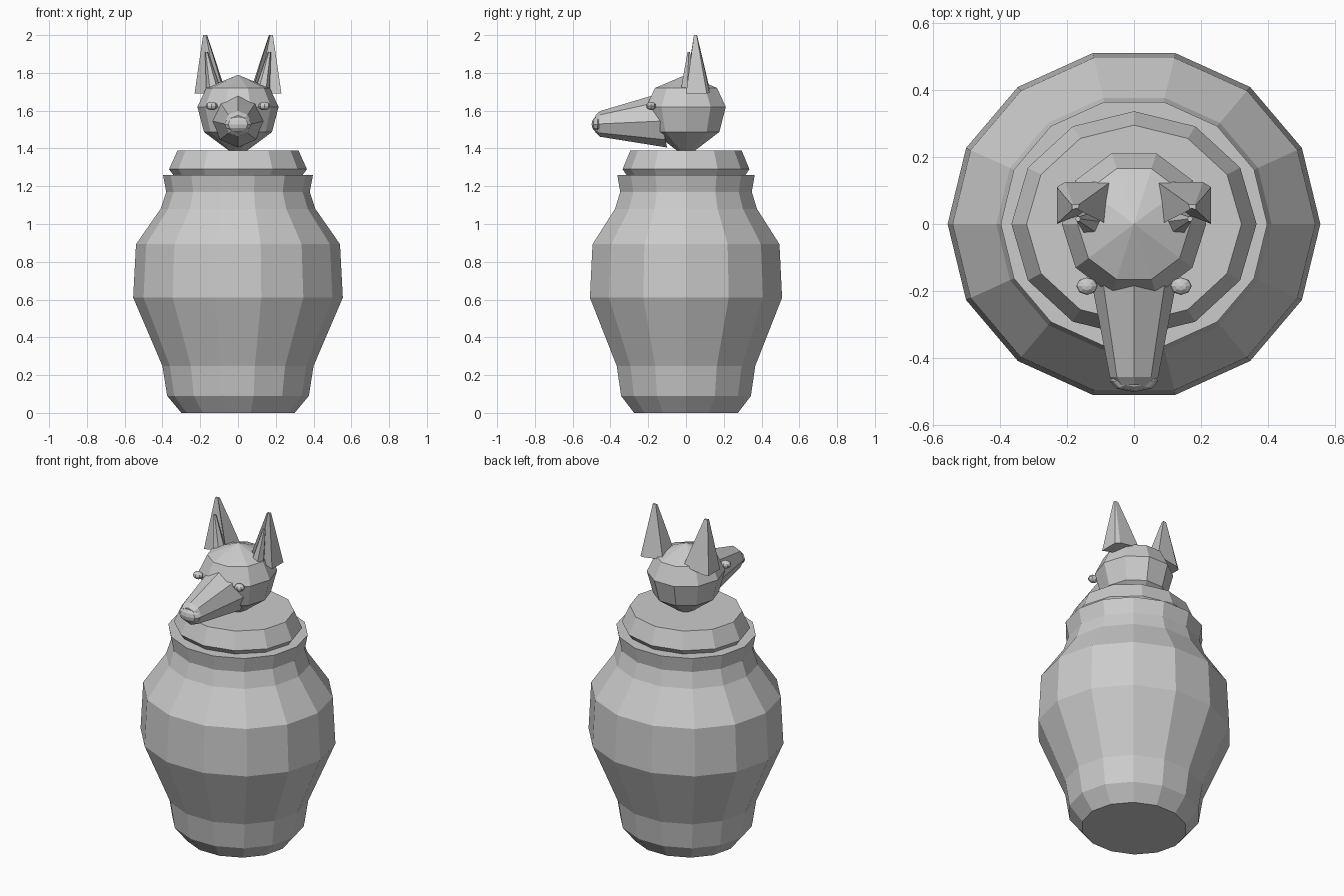
import bpy, bmesh
from math import sin, cos, tau
from mathutils import Vector

old = bpy.data.objects.get("Cube")
if old:
    bpy.data.objects.remove(old, do_unlink=True)

stone = bpy.data.materials.new("light_grey_stone")
stone.use_nodes = True
GREY = (0.6, 0.6, 0.6, 1)
stone.diffuse_color = GREY
stone.node_tree.nodes["Principled BSDF"].inputs["Base Color"].default_value = GREY


def loft(name, rings):
    """Skin a list of equally long vertex rings and cap both ends."""
    bm = bmesh.new()
    rows = [[bm.verts.new(p) for p in ring] for ring in rings]
    for low, high in zip(rows, rows[1:]):
        n = len(low)
        for i in range(n):
            j = (i + 1) % n
            bm.faces.new((low[i], low[j], high[j], high[i]))
    bm.faces.new(rows[0][::-1])
    bm.faces.new(rows[-1])
    bmesh.ops.remove_doubles(bm, verts=bm.verts, dist=0.0005)
    bmesh.ops.recalc_face_normals(bm, faces=bm.faces)
    mesh = bpy.data.meshes.new(name)
    bm.to_mesh(mesh)
    bm.free()
    mesh.materials.append(stone)
    obj = bpy.data.objects.new(name, mesh)
    bpy.context.collection.objects.link(obj)
    return obj


def turned(name, sides, depth, profile):
    """Faceted vessel from (radius, height) pairs, y scaled by depth."""
    return loft(name, [[(r * cos(tau * i / sides), depth * r * sin(tau * i / sides), z)
                        for i in range(sides)] for r, z in profile])


def ellipsoid(name, centre, size, u, v):
    bm = bmesh.new()
    bmesh.ops.create_uvsphere(bm, u_segments=u, v_segments=v, radius=1)
    bmesh.ops.scale(bm, vec=size, verts=bm.verts)
    bmesh.ops.translate(bm, vec=centre, verts=bm.verts)
    mesh = bpy.data.meshes.new(name)
    bm.to_mesh(mesh)
    bm.free()
    mesh.materials.append(stone)
    bpy.context.collection.objects.link(bpy.data.objects.new(name, mesh))


# Jar and lid
turned("jar_body", 14, 0.94, [(0.30, 0), (0.375, 0.09), (0.40, 0.248), (0.555, 0.61),
                              (0.54, 0.893), (0.41, 1.08), (0.38, 1.17), (0.397, 1.26)])
turned("jar_lid", 12, 0.92, [(0.335, 1.25), (0.365, 1.29), (0.32, 1.39)])

# Head
turned("head", 10, 1.03, [(0.05, 1.39), (0.18, 1.487), (0.215, 1.62),
                          (0.168, 1.72), (0.0001, 1.79)])

# Tapered snout with a ridge on top
loft("snout", [[(rx * cos(tau * i / 8), y + lean * sin(tau * i / 8), z + rz * sin(tau * i / 8))
                for i in range(8)]
               for rx, rz, y, lean, z in ((0.135, 0.14, -0.13, -0.03, 1.545),
                                          (0.072, 0.068, -0.455, 0, 1.53),
                                          (0.05, 0.045, -0.48, 0, 1.53))])
ellipsoid("nose", (0, -0.468, 1.528), (0.072, 0.032, 0.042), 8, 6)

# Ears, eyes and inner ear ridges, once per side
EAR_BASE = [(0.23, 0, 1.69), (0.23, 0.11, 1.69), (0.205, 0.125, 1.695), (0.07, 0.125, 1.715),
            (0.082, 0, 1.725), (0.115, 0.04, 1.71), (0.155, 0.03, 1.69)]
EAR_TIP = Vector((0.175, 0.05, 2.0))
for side, sx in (("left", 1), ("right", -1)):
    base = [Vector(p) for p in EAR_BASE]
    centre = sum(base, Vector()) / len(base)
    rings = []
    for t, scale in ((0, 1), (0.5, 0.57), (1, 0.13)):
        ring = []
        for p in base:
            q = centre.lerp(EAR_TIP, t) + (p - centre) * scale
            if t == 1:
                q.z = EAR_TIP.z
            ring.append((q.x * sx, q.y, q.z))
        rings.append(ring)
    loft(side + "_ear", rings)
    loft(side + "_inner_ear", [[(sx * (x + r * cos(tau * i / 6)), y + r * sin(tau * i / 6), z)
                                for i in range(6)]
                               for x, y, z, r in ((0.125, 0.005, 1.69, 0.042),
                                                  (0.167, 0.015, 1.91, 0.008))])
    ellipsoid(side + "_eye", (0.14 * sx, -0.185, 1.625), (0.032, 0.026, 0.022), 8, 6)
